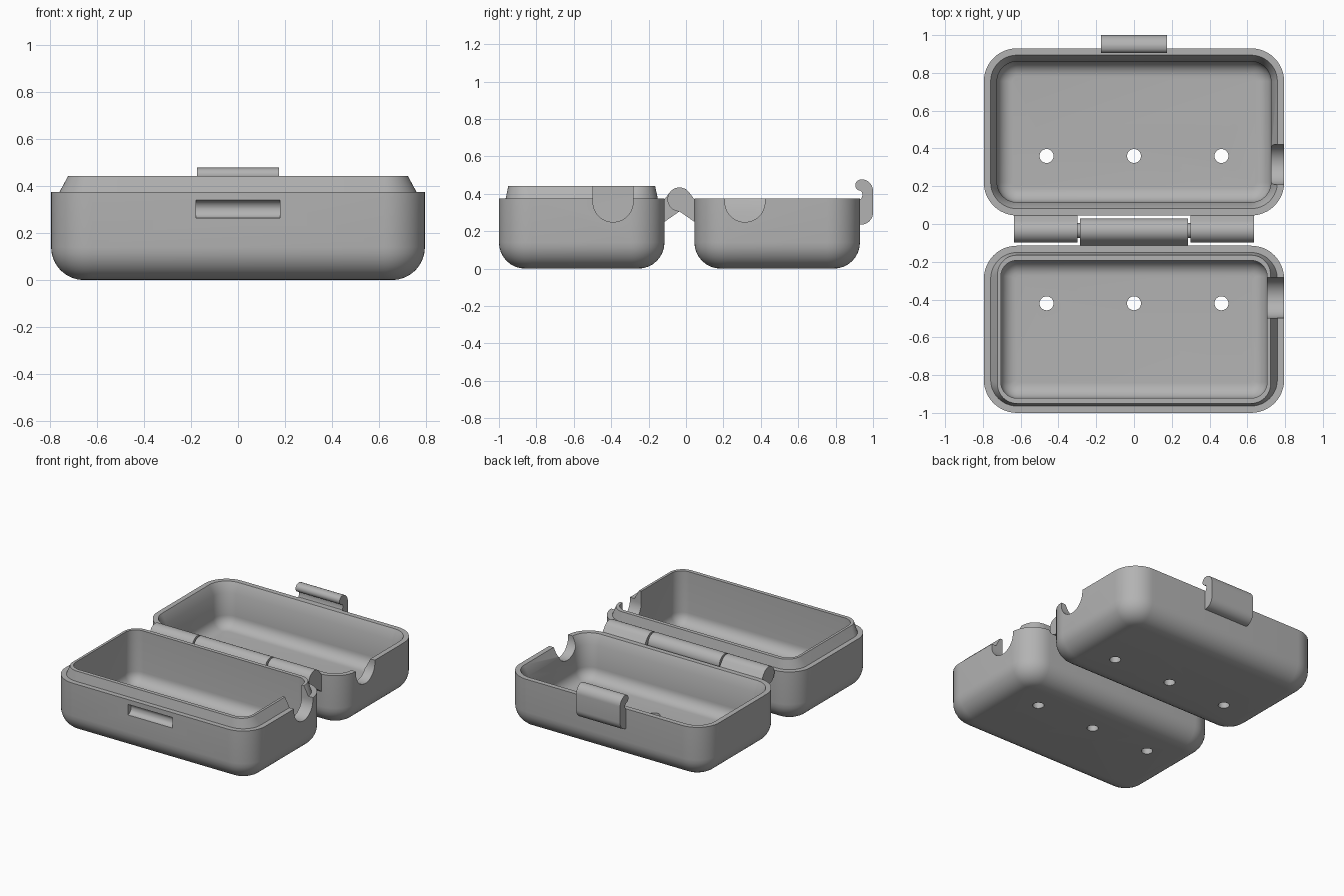
import bpy, bmesh, math
from math import sin, cos, pi, radians

if "Cube" in bpy.data.objects:
    bpy.data.objects.remove(bpy.data.objects["Cube"], do_unlink=True)

grey = bpy.data.materials.new("plain grey")
grey.use_nodes = True
grey.diffuse_color = (0.45, 0.45, 0.45, 1)
grey.node_tree.nodes["Principled BSDF"].inputs["Base Color"].default_value = (0.45, 0.45, 0.45, 1)

HW, HD, R = 0.795, 0.4425, 0.175      # half width, half depth, corner radius
FRONT_Y, BACK_Y = -0.5575, 0.4875     # centres of the two halves


def make(name, bm):
    bmesh.ops.recalc_face_normals(bm, faces=bm.faces)
    me = bpy.data.meshes.new(name)
    bm.to_mesh(me)
    bm.free()
    ob = bpy.data.objects.new(name, me)
    bpy.context.collection.objects.link(ob)
    me.materials.append(grey)
    return ob


def activate(ob):
    bpy.ops.object.select_all(action='DESELECT')
    ob.select_set(True)
    bpy.context.view_layer.objects.active = ob


def smooth(ob):
    activate(ob)
    bpy.ops.object.shade_smooth_by_angle(angle=radians(30))


def arc(cy, cz, r, a0, a1, n=16):
    return [(cy + r * cos(radians(a0 + (a1 - a0) * i / n)),
             cz + r * sin(radians(a0 + (a1 - a0) * i / n))) for i in range(n + 1)]


def prism(name, profile, x0, x1):
    """Extrude a (y, z) profile along x."""
    bm = bmesh.new()
    face = bm.faces.new([bm.verts.new((x0, y, z)) for y, z in profile])
    ext = bmesh.ops.extrude_face_region(bm, geom=[face])
    moved = [g for g in ext["geom"] if isinstance(g, bmesh.types.BMVert)]
    bmesh.ops.translate(bm, verts=moved, vec=(x1 - x0, 0, 0))
    return make(name, bm)


def rounded_ring(bm, cy, ix, iy, z, seg=12):
    """Rounded rectangle inset by ix and iy from the outer wall."""
    r = max(R - max(ix, iy), 0.025)
    w, d = HW - ix - r, HD - iy - r
    ring = []
    for k, (sx, sy) in enumerate([(1, 1), (-1, 1), (-1, -1), (1, -1)]):
        for i in range(seg + 1):
            a = (k + i / seg) * pi / 2
            ring.append(bm.verts.new((sx * w + r * cos(a), cy + sy * d + r * sin(a), z)))
    return ring


def shell(name, cy, rim, wall, floor_z):
    """Tray lofted from bottom, up the outside, over the rim, down to the floor."""
    fo, fi, n = 0.14, 0.08, 8
    steps = []
    for i in range(n + 1):                       # outer bottom fillet
        a = i / n * pi / 2
        steps.append((fo * (1 - sin(a)), fo * (1 - sin(a)), fo * (1 - cos(a))))
    steps += rim
    for i in range(n + 1):                       # inner floor fillet
        a = i / n * pi / 2
        s = fi * (1 - cos(a))
        steps.append((wall[0] + s, wall[1] + s, floor_z + fi * (1 - sin(a))))
    bm = bmesh.new()
    rings = [rounded_ring(bm, cy, *s) for s in steps]
    for a, b in zip(rings, rings[1:]):
        for i in range(len(a)):
            j = (i + 1) % len(a)
            bm.faces.new((a[i], a[j], b[j], b[i]))
    bm.faces.new(rings[0])
    bm.faces.new(rings[-1])
    return make(name, bm)


def cut(ob, cutters):
    for c in cutters:
        mod = ob.modifiers.new("cut", 'BOOLEAN')
        mod.operation, mod.solver, mod.object = 'DIFFERENCE', 'EXACT', c
        activate(ob)
        bpy.ops.object.modifier_apply(modifier=mod.name)
        bpy.data.objects.remove(c, do_unlink=True)


def hole_cutters(y):
    out = []
    for x in (-0.463, 0, 0.463):
        bm = bmesh.new()
        bmesh.ops.create_cone(bm, cap_ends=True, segments=32, radius1=0.037, radius2=0.037, depth=0.3)
        bmesh.ops.translate(bm, verts=bm.verts, vec=(x, y, 0.03))
        out.append(make("hole_cutter", bm))
    return out


def notch_cutter(y):
    r = 0.107
    return prism("notch_cutter", arc(y, 0.356, r, 180, 360, 24) + [(y + r, 0.6), (y - r, 0.6)], 0.6, 0.9)


# Front half with a raised tapered lip
front = shell("front_tray", FRONT_Y,
              [(0, 0, 0.375), (0.036, 0.036, 0.375), (0.072, 0.05, 0.442), (0.09, 0.078, 0.442)],
              (0.09, 0.078), 0.065)
slot = prism("slot_cutter", arc(-1.0, 0.302, 0.038, 0, 337.5, 30), -0.178, 0.178)
cut(front, hole_cutters(-0.42) + [notch_cutter(-0.39), slot])
smooth(front)

# Back half with the matching tapered socket
back = shell("back_tray", BACK_Y,
             [(0, 0, 0.375), (0.036, 0.036, 0.375), (0.07, 0.07, 0.305)],
             (0.07, 0.07), 0.065)
cut(back, hole_cutters(0.36) + [notch_cutter(0.315)])
smooth(back)

# Hinge: outer knuckles join the back half, the middle one joins the front half
HY, HZ, HR = -0.035, 0.37, 0.064
knuckle = arc(HY, HZ, HR, 38, 270, 28) + [(0.045, 0.25), (0.055, 0.25), (0.055, 0.37), (0.045, 0.37)]
mirrored = [(2 * HY - y, z) for y, z in knuckle]
smooth(prism("hinge_knuckle_right", knuckle, -0.635, -0.298))
smooth(prism("hinge_knuckle_left", knuckle, 0.298, 0.635))
smooth(prism("hinge_knuckle_middle", mirrored, -0.285, 0.285))
smooth(prism("hinge_pin", arc(HY, HZ, 0.04, 0, 345, 23), -0.31, 0.31))

# Clasp with a rounded hook at the top
clasp = [(0.92, 0.235), (0.935, 0.235)]
clasp += arc(0.935, 0.30, 0.065, -80, 0, 8)
clasp += arc(0.937, 0.415, 0.063, 0, 85, 10)
clasp += arc(0.935, 0.446, 0.03, 100, 265, 10)
clasp += [(0.942, 0.408), (0.943, 0.39), (0.938, 0.374), (0.92, 0.37)]
smooth(prism("clasp", clasp, -0.175, 0.175))
